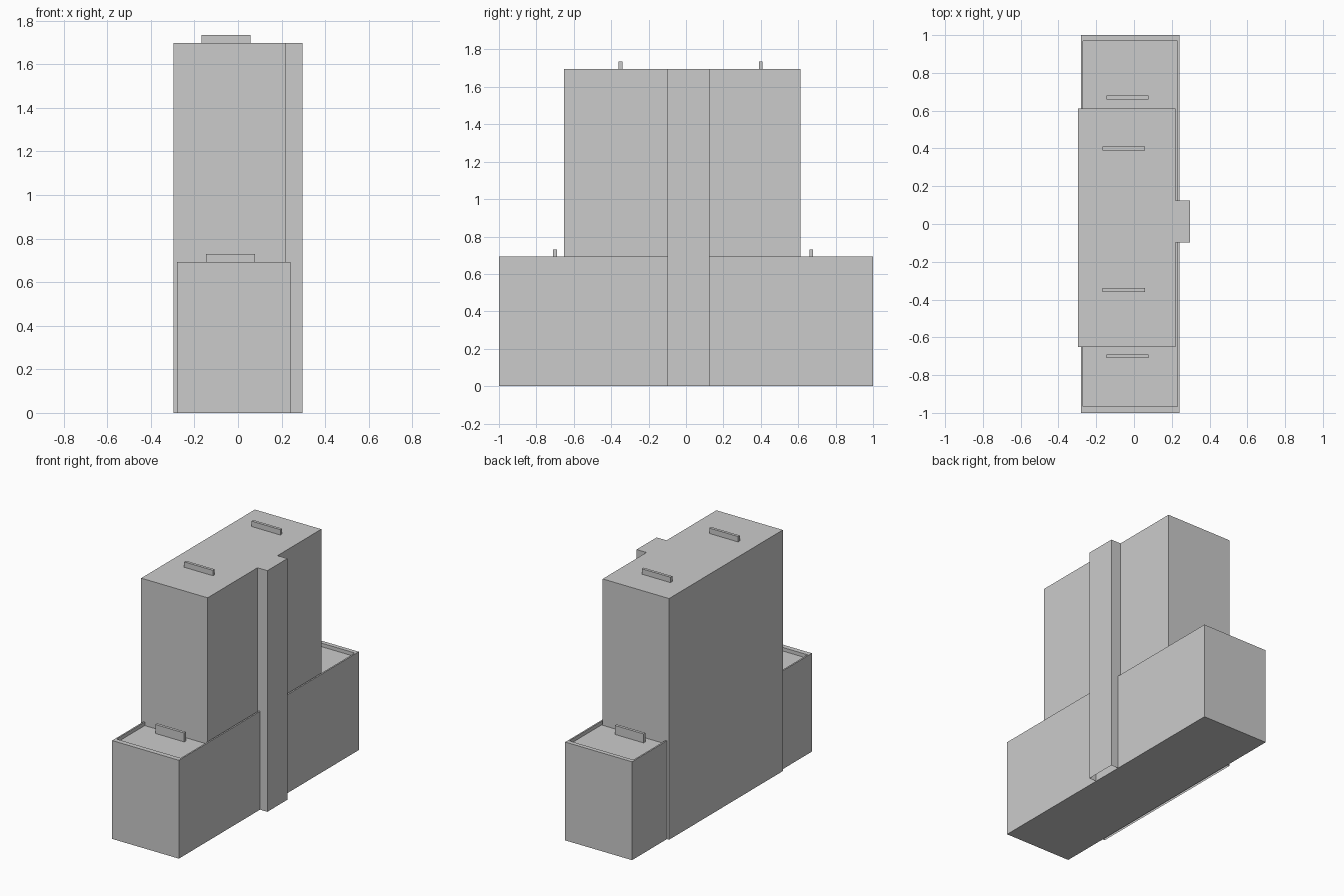
import bpy, bmesh

if "Cube" in bpy.data.objects:
    bpy.data.objects.remove(bpy.data.objects["Cube"])


def finish(bm, name):
    bmesh.ops.recalc_face_normals(bm, faces=bm.faces)
    mesh = bpy.data.meshes.new(name)
    bm.to_mesh(mesh)
    bm.free()
    obj = bpy.data.objects.new(name, mesh)
    bpy.context.collection.objects.link(obj)
    return obj


def prism(outline, z0, z1, bottom=True):
    """Extrude a plan outline from z0 up to z1; returns bmesh and its top face."""
    bm = bmesh.new()
    base = bm.faces.new([bm.verts.new((x, y, z0)) for x, y in outline])
    ext = bmesh.ops.extrude_face_region(bm, geom=[base], use_keep_orig=True)["geom"]
    for v in ext:
        if isinstance(v, bmesh.types.BMVert):
            v.co.z = z1
    top = next(f for f in ext if isinstance(f, bmesh.types.BMFace))
    if not bottom:
        bmesh.ops.delete(bm, geom=[base], context='FACES_ONLY')
    return bm, top


def rect(x0, x1, y0, y1):
    return [(x0, y0), (x1, y0), (x1, y1), (x0, y1)]


# Low wing with a recessed roof behind a thin parapet
ROOF = 0.667
bm, top = prism(rect(-0.28, 0.24, -1.0, 1.0), 0, 0.692)
bm.normal_update()
bmesh.ops.inset_individual(bm, faces=[top], thickness=0.015)
for v in top.verts:
    v.co.y = 0.97 if v.co.y > 0 else -0.965
roof = bmesh.ops.extrude_discrete_faces(bm, faces=[top])["faces"][0]
for v in roof.verts:
    v.co.z = ROOF
finish(bm, "low_wing")

# Tall slab with the projecting stair shaft in one plan outline, open below
slab = [(-0.297, -0.652), (0.22, -0.652), (0.22, -0.098), (0.297, -0.098),
        (0.297, 0.125), (0.22, 0.125), (0.22, 0.612), (-0.297, 0.612)]
bm, top = prism(slab, 0, 1.697, bottom=False)
finish(bm, "tower_with_shaft")

# Rooftop bars: (name, x centre, y centre, bottom, top)
for name, x, y, z0, z1 in (("tower_roof_bar_front", -0.055, -0.35, 1.697, 1.735),
                           ("tower_roof_bar_back", -0.055, 0.40, 1.697, 1.735),
                           ("wing_roof_bar_front", -0.034, -0.70, ROOF, 0.73),
                           ("wing_roof_bar_back", -0.034, 0.67, ROOF, 0.73)):
    bm, top = prism(rect(x - 0.112, x + 0.112, y - 0.01, y + 0.01), z0, z1)
    finish(bm, name)
